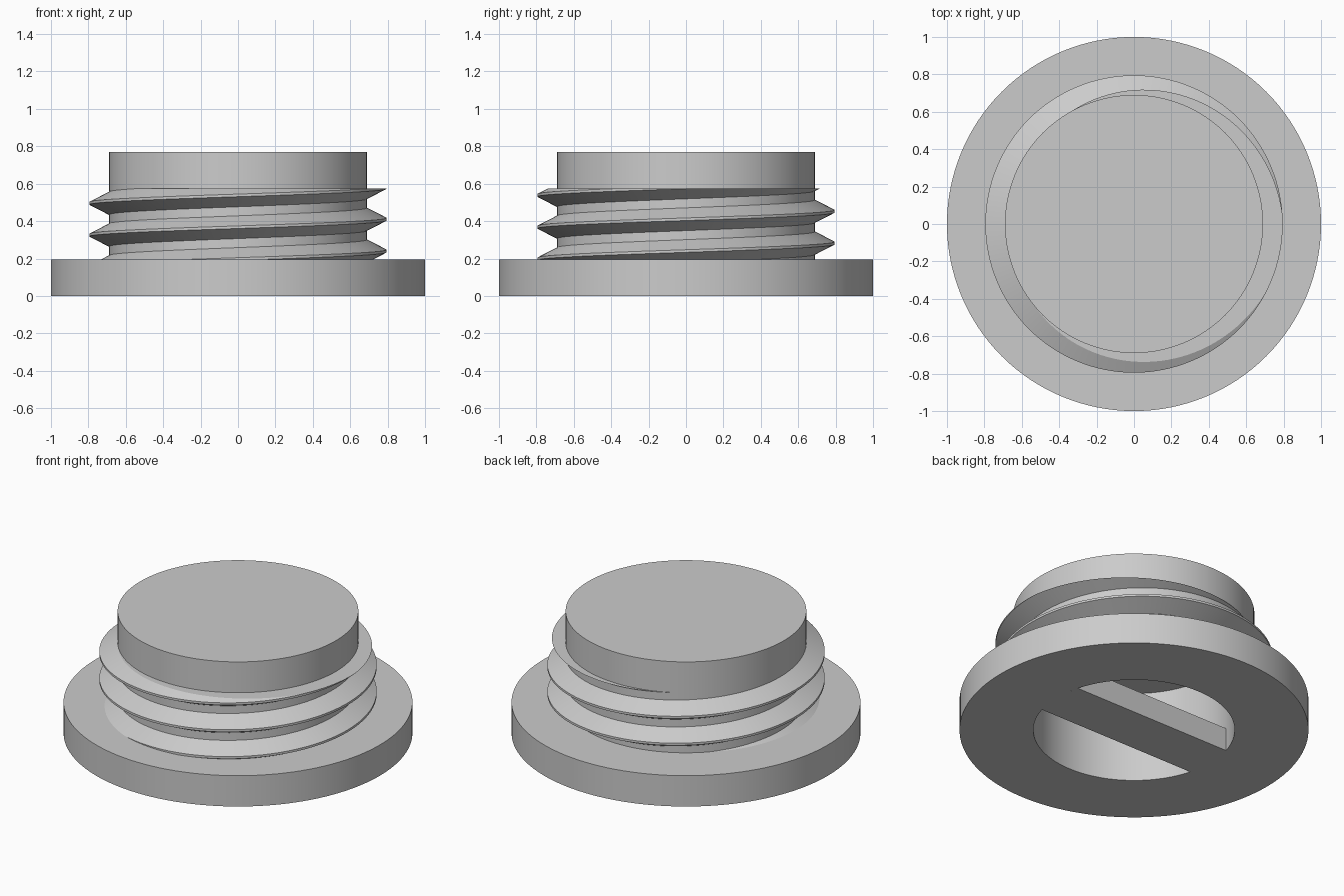
import bpy, bmesh, math

cube = bpy.data.objects.get("Cube")
if cube:
    bpy.data.objects.remove(cube, do_unlink=True)

SEGMENTS = 128
HOLE_RADIUS = 0.577
CORE_RADIUS = 0.69
CREST_RADIUS = 0.795
THREAD_TOP = 0.575
PITCH = 0.17

grey = bpy.data.materials.new("plain_grey")
grey.use_nodes = True
grey.diffuse_color = (0.6, 0.6, 0.6, 1)
grey.node_tree.nodes["Principled BSDF"].inputs["Base Color"].default_value = grey.diffuse_color


def finish(name, bm):
    """Turn a bmesh into a named, sharp-edged smooth object."""
    bmesh.ops.recalc_face_normals(bm, faces=bm.faces)
    mesh = bpy.data.meshes.new(name)
    bm.to_mesh(mesh)
    bm.free()
    mesh.materials.append(grey)
    obj = bpy.data.objects.new(name, mesh)
    bpy.context.collection.objects.link(obj)
    bpy.ops.object.select_all(action="DESELECT")
    obj.select_set(True)
    bpy.context.view_layer.objects.active = obj
    bpy.ops.object.shade_smooth_by_angle(angle=math.radians(25))
    return obj


# Plug body: flange, core and the hollow underneath, turned from one profile
bm = bmesh.new()
profile = [(0, THREAD_TOP), (HOLE_RADIUS, THREAD_TOP), (HOLE_RADIUS, 0), (1, 0),
           (1, 0.195), (CORE_RADIUS, 0.195), (CORE_RADIUS, 0.77), (0, 0.77)]
verts = [bm.verts.new((r, 0, z)) for r, z in profile]
edges = [bm.edges.new(pair) for pair in zip(verts, verts[1:])]
bmesh.ops.spin(bm, geom=verts + edges, cent=(0, 0, 0), axis=(0, 0, 1),
               angle=math.tau, steps=SEGMENTS)
bmesh.ops.remove_doubles(bm, verts=bm.verts, dist=0.0001)
finish("plug_body", bm)

# Screw thread: helical sweep starting inside the flange, trimmed flat on top
bm = bmesh.new()
section = [(CORE_RADIUS - 0.01, -0.066), (CREST_RADIUS, -0.007),
           (CREST_RADIUS, 0.007), (CORE_RADIUS - 0.01, 0.066)]
first = round((0.1 - 0.24) / PITCH * SEGMENTS)
last = round((0.67 - 0.24) / PITCH * SEGMENTS)
rings = []
for i in range(first, last + 1):
    a = math.tau * i / SEGMENTS
    z = 0.24 + PITCH * i / SEGMENTS
    rings.append([bm.verts.new((r * math.cos(a), r * math.sin(a), z + dz))
                  for r, dz in section])
for low, high in zip(rings, rings[1:]):
    for k in range(4):
        n = (k + 1) % 4
        bm.faces.new((low[k], low[n], high[n], high[k]))
bm.faces.new(rings[0])
bm.faces.new(rings[-1])
cut = bmesh.ops.bisect_plane(bm, geom=bm.verts[:] + bm.edges[:] + bm.faces[:],
                             plane_co=(0, 0, THREAD_TOP), plane_no=(0, 0, 1),
                             clear_outer=True)
rim = [e for e in cut["geom_cut"] if isinstance(e, bmesh.types.BMEdge)]
bmesh.ops.triangle_fill(bm, edges=rim, use_beauty=True, normal=(0, 0, 1))
finish("screw_thread", bm)

# Grip bar: spans the hollow flush with the underside, ends follow the wall
bm = bmesh.new()
half_angle = math.asin(0.16 / HOLE_RADIUS)
outline = []
for centre in (0, math.pi):
    for i in range(13):
        a = centre + half_angle * (i / 6 - 1)
        outline.append(bm.verts.new((HOLE_RADIUS * math.cos(a),
                                     HOLE_RADIUS * math.sin(a), 0)))
base = bm.faces.new(outline)
top = bmesh.ops.extrude_face_region(bm, geom=[base], use_keep_orig=True)
bmesh.ops.translate(bm, vec=(0, 0, 0.146),
                    verts=[v for v in top["geom"] if isinstance(v, bmesh.types.BMVert)])
finish("grip_bar", bm)
